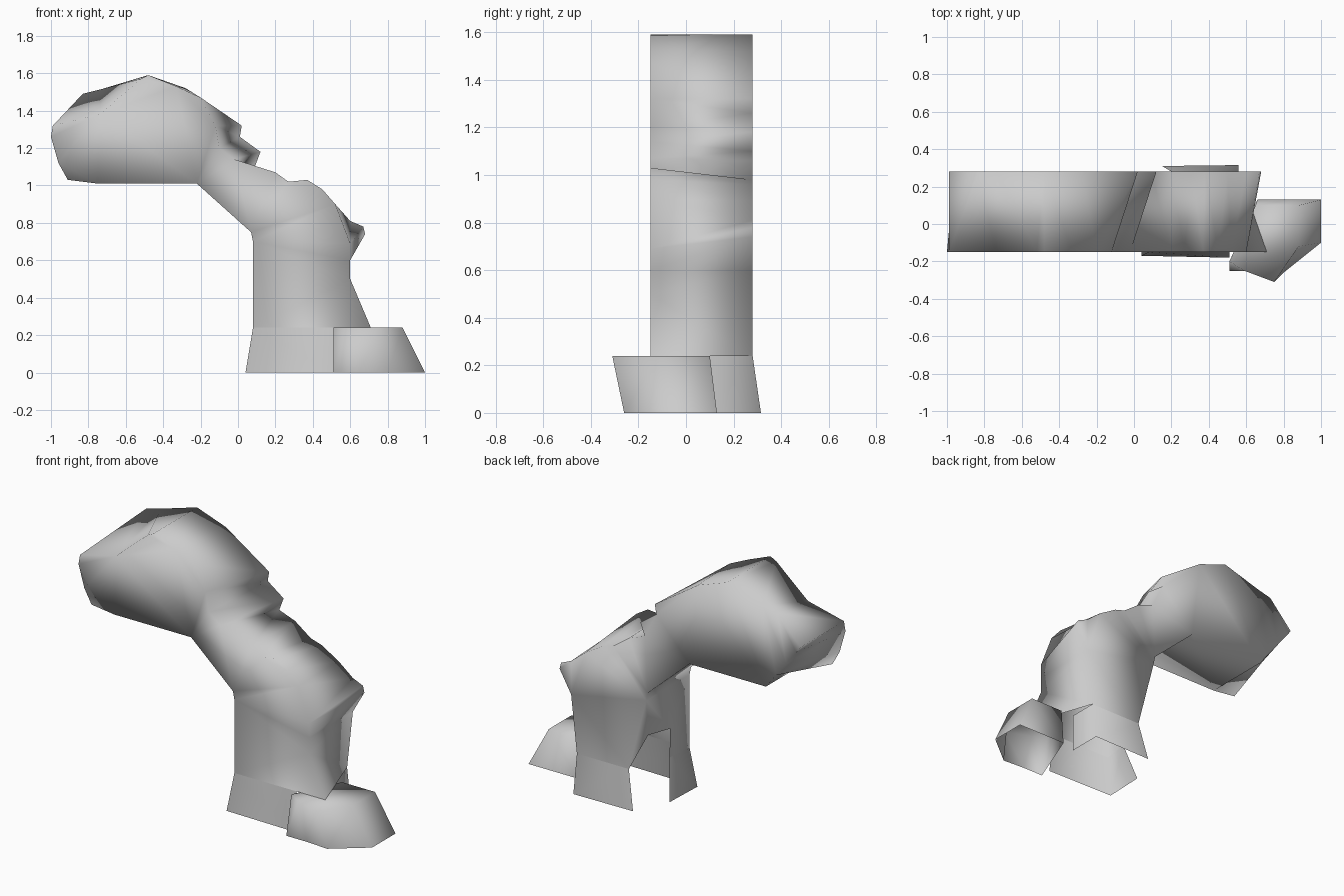
import bpy, bmesh

if "Cube" in bpy.data.objects:
    bpy.data.objects.remove(bpy.data.objects["Cube"])

grey = bpy.data.materials.new("stone_grey")
grey.diffuse_color = (0.6, 0.6, 0.6, 1)
grey.use_nodes = True
grey.node_tree.nodes["Principled BSDF"].inputs["Base Color"].default_value = grey.diffuse_color


def finish(name, verts, faces):
    """Make a smooth-shaded shell from points and faces."""
    bm = bmesh.new()
    vs = [bm.verts.new(v) for v in verts]
    for f in faces:
        bm.faces.new([vs[i] for i in f])
    bmesh.ops.recalc_face_normals(bm, faces=bm.faces)
    bmesh.ops.triangulate(bm, faces=bm.faces)
    mesh = bpy.data.meshes.new(name)
    bm.to_mesh(mesh)
    bm.free()
    mesh.materials.append(grey)
    for p in mesh.polygons:
        p.use_smooth = True
    ob = bpy.data.objects.new(name, mesh)
    bpy.context.collection.objects.link(ob)
    return ob


def skirt(name, top, bottom, cap=False):
    """Flared open wall between two point rows; cap closes it into a foot."""
    n = len(top)
    faces = [(i, i + 1, n + i + 1, n + i) for i in range(n - 1)]
    if cap:
        faces += [(n - 1, 0, n, 2 * n - 1), tuple(range(n))]
    return finish(name, top + bottom, faces)


# Head, neck and torso: one slab with slightly different front and back outlines
front = [(-.99, 1.32), (-.74, 1.38), (-.52, 1.57), (-.48, 1.59), (-.33, 1.53),
         (-.2, 1.47), (-.12, 1.32), (-.1, 1.2), (-.02, 1.14), (.2, 1.07),
         (.27, 1.02), (.37, 1.03), (.45, .98), (.52, .9), (.6, .69),
         (.6, .6), (.6, .5), (.71, .24), (.08, .24), (.08, .7),
         (.07, .75), (-.22, 1.01), (-.75, 1.01), (-.91, 1.03), (-.96, 1.12), (-1, 1.26)]
back = [(-.99, 1.32), (-.83, 1.49), (-.73, 1.515), (-.48, 1.59), (-.28, 1.52),
        (.02, 1.32), (.01, 1.26), (.12, 1.18), (.09, 1.1), (.2, 1.06),
        (.31, .98), (.38, .96), (.5, .89), (.6, .81), (.67, .78),
        (.68, .74), (.6, .6), (.56, .24), (.2, .24), (.08, .7),
        (.07, .75), (-.22, 1.01), (-.75, 1.01), (-.82, 1.1), (-.89, 1.19), (-.96, 1.28)]
n = len(front)
verts = [(x, -.15, z) for x, z in front] + [(x, .28, z) for x, z in back]
# arch in the left side
verts += [(.1, .02, .24), (.11, 0, .41), (.15, .16, .42)]
a, b, c = 2 * n, 2 * n + 1, 2 * n + 2
faces = [tuple(range(n)), tuple(range(n, 2 * n))]
faces += [(i, (i + 1) % n, n + (i + 1) % n, n + i) for i in range(n) if i not in (17, 18)]
faces += [(18, a, b, 19), (b, c, n + 19, 19), (c, n + 18, n + 19)]
finish("body", verts, faces)

# Front left foot: flared wall that wraps round the corner
skirt("front_left_foot",
      [(.51, -.15, .24), (.08, -.15, .24), (.1, .02, .24)],
      [(.51, -.18, 0), (.04, -.17, 0), (.05, .09, 0)])

# Back foot: flared wall with a return on its right end
skirt("back_foot",
      [(.2, .28, .24), (.56, .28, .24), (.56, .1, .24)],
      [(.15, .31, 0), (.56, .315, 0), (.56, .1, 0)])

# Right foot: hollow faceted block, open below
skirt("right_foot",
      [(.51, -.2, .24), (.59, -.25, .24), (.75, -.31, .24), (.88, -.12, .24),
       (.88, .1, .24), (.65, .1, .24)],
      [(.51, -.25, 0), (.65, -.25, 0), (.8, -.26, 0), (1, -.1, 0),
       (1, .13, 0), (.66, .13, 0)], cap=True)
